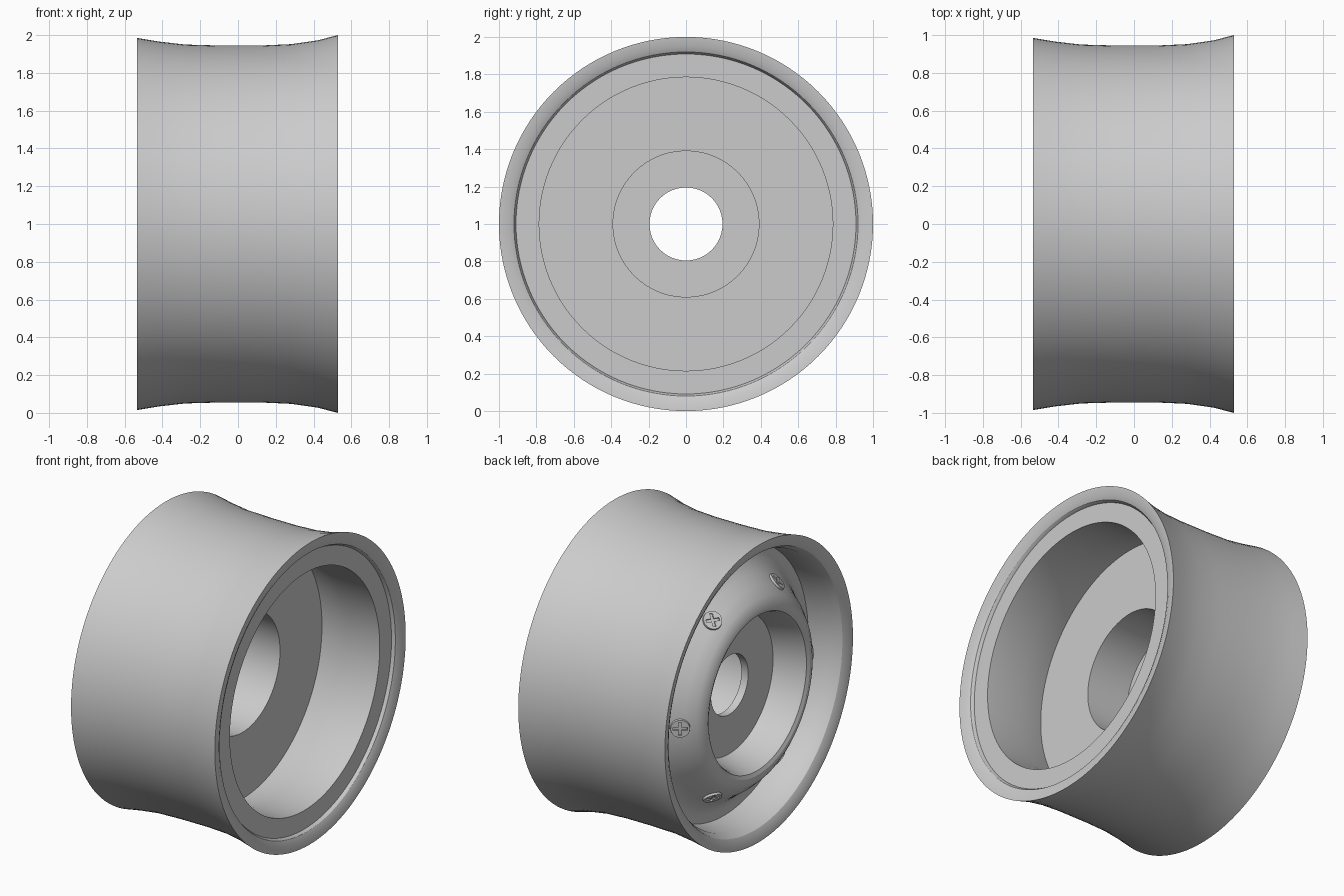
import bpy, bmesh
from math import pi, cos, sin, radians
from mathutils import Matrix, Vector

cube = bpy.data.objects.get("Cube")
if cube:
    bpy.data.objects.remove(cube, do_unlink=True)

AXLE_HEIGHT = 1.0
SEGMENTS = 128

grey = bpy.data.materials.new("light_grey")
grey.use_nodes = True
grey_value = (0.6, 0.6, 0.6, 1)
grey.diffuse_color = grey_value
grey.node_tree.nodes["Principled BSDF"].inputs["Base Color"].default_value = grey_value


def add_object(name, mesh):
    """Link a mesh as an object with the grey material."""
    obj = bpy.data.objects.new(name, mesh)
    bpy.context.collection.objects.link(obj)
    if not mesh.materials:
        mesh.materials.append(grey)
    return obj


def smooth(obj, angle=32):
    bpy.ops.object.select_all(action="DESELECT")
    obj.select_set(True)
    bpy.context.view_layer.objects.active = obj
    bpy.ops.object.shade_smooth_by_angle(angle=radians(angle))


def lathe(name, profile):
    """Turn a closed (x, radius) profile around the axle."""
    bm = bmesh.new()
    rings = []
    for step in range(SEGMENTS):
        a = 2 * pi * step / SEGMENTS
        rings.append([bm.verts.new((x, r * cos(a), r * sin(a))) for x, r in profile])
    count = len(profile)
    for step in range(SEGMENTS):
        here, there = rings[step], rings[(step + 1) % SEGMENTS]
        for i in range(count):
            j = (i + 1) % count
            bm.faces.new((here[i], here[j], there[j], there[i]))
    bmesh.ops.recalc_face_normals(bm, faces=bm.faces)
    mesh = bpy.data.meshes.new(name)
    bm.to_mesh(mesh)
    bm.free()
    obj = add_object(name, mesh)
    obj.location.z = AXLE_HEIGHT
    smooth(obj)
    return obj


# Waisted outer barrel with rolled lips on both sides
lathe("outer_barrel", [
    (-.535, .985), (-.42, .966), (-.28, .95), (-.1, .945), (.12, .945),
    (.28, .952), (.42, .972), (.53, 1),
    (.525, .95), (.51, .92), (.48, .903), (0, .9),
    (-.25, .87), (-.36, .875), (-.46, .885), (-.51, .91), (-.53, .945),
])

# Hub: open cavity and hub recess on one side, domed ring on the other
cavity = [(.49, .92), (.49, .785), (.24, .785), (.035, .83), (.035, .39)]
axle_plate = [(-.27, .39), (-.27, .195), (-.32, .195), (-.32, .455)]
domed_ring = [
    (-.5, .5), (-.525, .512), (-.535, .535), (-.53, .567), (-.505, .607),
    (-.45, .66), (-.38, .71), (-.32, .762), (-.288, .82), (-.285, .885),
]
lathe("hub", cavity + axle_plate + domed_ring)


# Screw head with a cross-shaped slot, built once and shared
def build_screw_mesh():
    bm = bmesh.new()
    bmesh.ops.create_cone(bm, cap_ends=True, segments=32, radius1=.066,
                          radius2=.058, depth=.05)
    head_mesh = bpy.data.meshes.new("screw_head")
    bm.to_mesh(head_mesh)
    bm.free()
    head = add_object("screw_blank", head_mesh)
    cutters = []
    for size in ((.085, .018, .04), (.018, .085, .04)):
        bm = bmesh.new()
        bmesh.ops.create_cube(bm, size=1)
        bmesh.ops.scale(bm, vec=size, verts=bm.verts)
        bmesh.ops.translate(bm, vec=(0, 0, .025), verts=bm.verts)
        slot_mesh = bpy.data.meshes.new("slot_cutter")
        bm.to_mesh(slot_mesh)
        bm.free()
        slot = add_object("slot_cutter", slot_mesh)
        slot.hide_render = True
        cutters.append(slot)
        cut = head.modifiers.new("slot", "BOOLEAN")
        cut.operation = "DIFFERENCE"
        cut.object = slot
    graph = bpy.context.evaluated_depsgraph_get()
    result = bpy.data.meshes.new_from_object(head.evaluated_get(graph))
    for obj in cutters + [head]:
        bpy.data.objects.remove(obj, do_unlink=True)
    return result


# Six screws standing square on the slope of the domed ring
screw_mesh = build_screw_mesh()
SCREWS = 6
for n in range(SCREWS):
    a = 2 * pi * n / SCREWS
    radial = Vector((0, cos(a), sin(a)))
    normal = (Vector((-.6, 0, 0)) + radial * .8).normalized()
    place = Vector((-.43, 0, AXLE_HEIGHT)) + radial * .675 - normal * .014
    screw = add_object("screw_" + str(n + 1), screw_mesh)
    screw.matrix_world = (Matrix.Translation(place)
                          @ normal.to_track_quat("Z", "Y").to_matrix().to_4x4())
